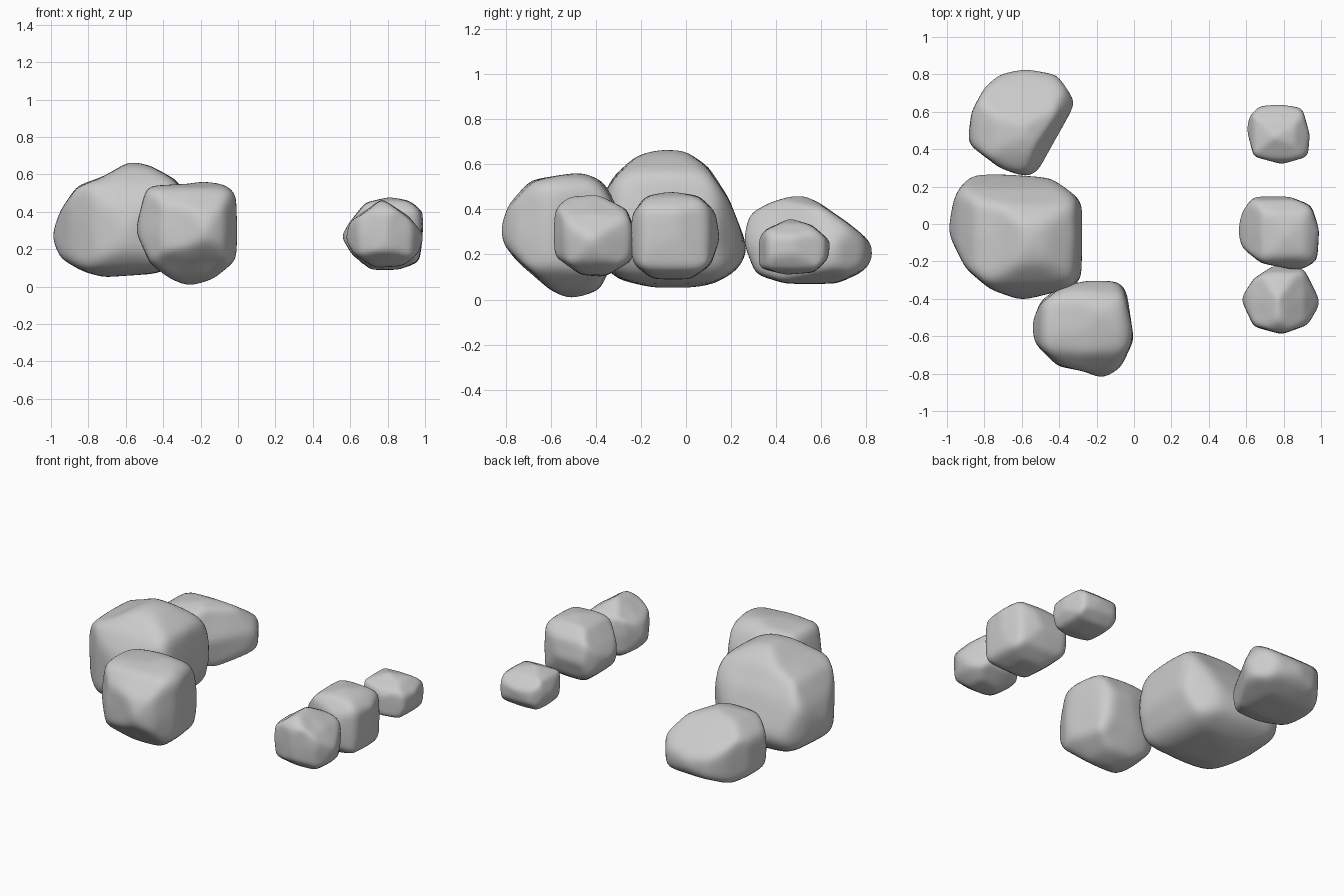
import bpy
import bmesh
from mathutils import Vector

# Remove the default cube
default_cube = bpy.data.objects.get("Cube")
if default_cube:
    bpy.data.objects.remove(default_cube, do_unlink=True)

# Single stone material
stone = bpy.data.materials.new("grey_stone")
stone.use_nodes = True
stone.diffuse_color = (0.6, 0.6, 0.6, 1)
stone.node_tree.nodes["Principled BSDF"].inputs["Base Color"].default_value = stone.diffuse_color


def outline_reach(outline, centre, direction):
    """Distance from the centre to the closed outline along a planar direction."""
    dx, dy = direction
    reach = 0.0
    for index, end in enumerate(outline):
        start = outline[index - 1]
        ax, ay = start[0] - centre[0], start[1] - centre[1]
        ex, ey = end[0] - start[0], end[1] - start[1]
        cross = dx * ey - dy * ex
        if abs(cross) < 1e-9:
            continue
        distance = (ax * ey - ay * ex) / cross
        along = (ax * dy - ay * dx) / cross
        if distance > 0 and -1e-6 <= along <= 1 + 1e-6:
            reach = max(reach, distance)
    return reach if reach > 0 else 1e6


def middle(values):
    return (min(values) + max(values)) / 2


def make_rock(name, top, front, side, cuts=(), corner=0.04):
    """Carve a ball with three outlines (in hundredths) and optional sloping cuts."""
    outlines = [((0, 1), top), ((0, 2), front), ((1, 2), side)]
    centre = Vector((middle([p[0] for p in top]),
                     middle([p[1] for p in top]),
                     middle([p[1] for p in front])))

    bm = bmesh.new()
    bmesh.ops.create_icosphere(bm, subdivisions=5, radius=1)
    for vert in bm.verts:
        ray = vert.co.normalized()
        reach = 1e6
        for (a, b), outline in outlines:
            planar = (ray[a], ray[b])
            if abs(planar[0]) + abs(planar[1]) > 1e-4:
                reach = min(reach, outline_reach(outline, (centre[a], centre[b]), planar))
        for point, normal in cuts:
            facing = ray.dot(Vector(normal))
            if facing > 0.01:
                reach = min(reach, (Vector(point) - centre).dot(Vector(normal)) / facing)
        # Worn corners between the three outlines
        reach *= 1 - corner * 27 * (ray.x * ray.y * ray.z) ** 2
        vert.co = (centre + ray * reach) / 100

    # Weather the ridges
    for _ in range(6):
        bmesh.ops.smooth_vert(bm, verts=bm.verts, factor=0.5,
                              use_axis_x=True, use_axis_y=True, use_axis_z=True)

    mesh = bpy.data.meshes.new(name)
    bm.to_mesh(mesh)
    bm.free()
    mesh.materials.append(stone)
    for polygon in mesh.polygons:
        polygon.use_smooth = True
    bpy.context.collection.objects.link(bpy.data.objects.new(name, mesh))


# Large boulder
make_rock(
    "large_boulder",
    top=[(-87, 28), (-44, 25), (-27, 12), (-28, -32), (-40, -36), (-60, -41), (-77, -35), (-90, -24), (-100, -4), (-96, 16)],
    front=[(-100, 27), (-95, 41), (-86, 54), (-72, 59), (-58, 67), (-47, 65), (-31, 56), (-27, 30), (-34, 12), (-42, 7), (-72, 5), (-83, 8), (-95, 15)],
    side=[(-41, 30), (-38, 44), (-32, 55), (-22, 64), (-11, 67), (0, 66), (10, 59), (19, 45), (28, 22), (23, 13), (13, 7), (2, 5), (-14, 5), (-31, 9), (-39, 18)],
    corner=0.02,
)

# Back boulder with a sloping flank
make_rock(
    "back_boulder",
    top=[(-58, 83), (-41, 80), (-31, 65), (-52, 27), (-58, 25), (-72, 30), (-89, 43), (-87, 60), (-80, 73), (-72, 80)],
    front=[(-89, 24), (-87, 36), (-74, 44), (-58, 46), (-42, 41), (-31, 25), (-33, 13), (-48, 7), (-79, 7), (-88, 13)],
    side=[(25, 26), (28, 38), (37, 43), (50, 47), (59, 43), (72, 34), (83, 25), (83, 17), (78, 12), (67, 7), (44, 7), (31, 11)],
    cuts=[((-33, 62, 27), (0.87, -0.48, 0.4))],
    corner=0.02,
)

# Front boulder
make_rock(
    "front_boulder",
    top=[(-23, -30), (-9, -30), (-4, -35), (0, -62), (-7, -77), (-17, -83), (-26, -79), (-41, -76), (-53, -64), (-55, -54), (-50, -41), (-39, -33)],
    front=[(-55, 30), (-49, 54), (-26, 55), (-18, 57), (-7, 55), (-1, 50), (0, 27), (-1, 14), (-13, 4), (-26, 0), (-36, 4), (-47, 12)],
    side=[(-83, 31), (-79, 42), (-69, 53), (-45, 57), (-36, 52), (-30, 40), (-31, 20), (-38, 4), (-51, 0), (-60, 4), (-74, 16), (-81, 24)],
)

# Three small stones on the left
make_rock(
    "middle_stone",
    top=[(55, -4), (58, 7), (64, 15), (80, 16), (95, 10), (99, -3), (98, -20), (88, -25), (68, -21), (58, -13)],
    front=[(55, 27), (60, 35), (68, 45), (81, 48), (92, 46), (99, 40), (99, 28), (97, 13), (86, 9), (71, 9), (61, 17)],
    side=[(-25, 29), (-24, 38), (-18, 46), (-7, 48), (6, 46), (13, 39), (15, 27), (11, 15), (2, 9), (-15, 9), (-24, 16)],
    corner=0.02,
)
make_rock(
    "front_stone",
    top=[(57, -40), (64, -29), (75, -22), (91, -24), (100, -42), (93, -54), (79, -59), (64, -55)],
    front=[(57, 26), (60, 35), (77, 47), (91, 38), (100, 27), (96, 17), (88, 11), (73, 10), (62, 17)],
    side=[(-59, 28), (-58, 40), (-52, 46), (-40, 47), (-26, 40), (-22, 28), (-24, 17), (-36, 10), (-47, 11), (-58, 19)],
)
make_rock(
    "back_stone",
    top=[(60, 51), (62, 58), (67, 63), (78, 64), (90, 62), (94, 48), (93, 36), (79, 32), (64, 36)],
    front=[(60, 23), (64, 32), (75, 36), (86, 34), (94, 28), (94, 20), (90, 13), (80, 11), (66, 12)],
    side=[(31, 25), (35, 31), (46, 36), (56, 33), (64, 26), (63, 18), (57, 12), (44, 11), (32, 14)],
    corner=0.02,
)
